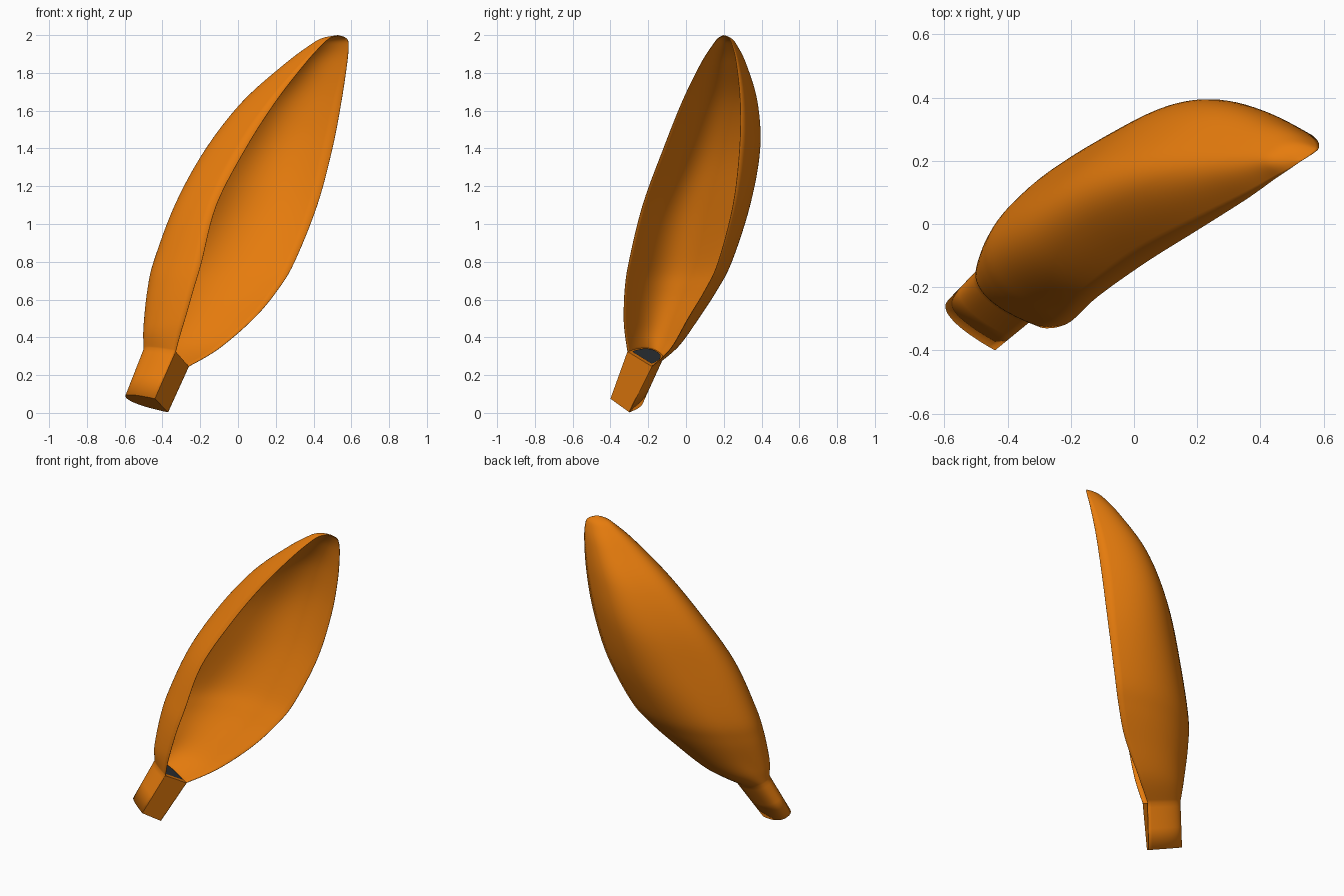
import bpy, bmesh, math
from mathutils import Vector

if "Cube" in bpy.data.objects:
    bpy.data.objects.remove(bpy.data.objects["Cube"])

SEG = 48


def material(name, rgb):
    m = bpy.data.materials.new(name)
    m.diffuse_color = (*rgb, 1)
    m.use_nodes = True
    m.node_tree.nodes["Principled BSDF"].inputs["Base Color"].default_value = m.diffuse_color
    return m


orange = material("orange", (0.79, 0.2, 0.004))
dark = material("dark grey", (0.03, 0.036, 0.042))


def section(lx, ly, lz, rx, ry, rz, xmin, ymax, vz, n=2.4):
    """Rim points, depth vector and roundness, from the outline limits of a slice."""
    l, r = Vector((lx, ly, lz)), Vector((rx, ry, rz))
    c, u = (l + r) / 2, (r - l) / 2
    m = n / (n - 1)
    vx = max((c.x - xmin) ** m - abs(u.x) ** m, 0) ** (1 / m)
    vy = max((ymax - c.y) ** m - abs(u.y) ** m, 0) ** (1 / m)
    return l, r, Vector((-vx, vy, vz)), n


def arc(l, r, v, n):
    """Half superellipse from right rim round the back to left rim."""
    c, u = (l + r) / 2, (r - l) / 2
    pts = [r.copy()]
    for j in range(1, SEG):
        t = math.pi * j / SEG
        k, s = math.cos(t), math.sin(t)
        k = math.copysign(abs(k) ** (2 / n), k) if abs(k) > 1e-9 else 0
        pts.append(c + u * k + v * s ** (2 / n))
    return pts + [l.copy()]


def spline(a, b, c, d, t):
    return 0.5 * (2 * b + (c - a) * t + (2 * a - 5 * b + 4 * c - d) * t * t
                  + (3 * b - a - 3 * c + d) * t ** 3)


def finish(bm, name, mats):
    me = bpy.data.meshes.new(name)
    bm.to_mesh(me)
    bm.free()
    ob = bpy.data.objects.new(name, me)
    bpy.context.collection.objects.link(ob)
    for m in mats:
        me.materials.append(m)
    bpy.ops.object.select_all(action='DESELECT')
    ob.select_set(True)
    bpy.context.view_layer.objects.active = ob
    bpy.ops.object.shade_smooth_by_angle(angle=math.radians(40))
    return ob


def flat(bm, pts, mat=0):
    bm.faces.new([bm.verts.new(p) for p in pts]).material_index = mat


base = section(-.44, -.40, .075, -.37, -.30, .003, -.597, -.228, .04)
neck = section(-.33, -.31, .325, -.26, -.18, .245, -.50, -.12, .04)

# Stem: flat front, bottom end and top end, with a dark plate on the top end
bm = bmesh.new()
lo, hi = arc(*base), arc(*neck)
flat(bm, (lo[-1], lo[0], hi[0], hi[-1]))
flat(bm, lo[::-1])
flat(bm, hi)
mid, axis = (hi[0] + hi[-1]) / 2, Vector((.38, .31, .87))
shift = axis * .004 + neck[2] * .1
flat(bm, [mid + (p - mid) * .8 + shift for p in hi], 1)
finish(bm, "stem_ends", [orange, dark])

# Bowl: height, left rim x y, right rim x y, leftmost x, rearmost y, roundness
levels = [
    (.50, -.280, -.330, .085, .012, -.497, .068, 2.4),
    (.65, -.237, -.325, .210, .102, -.480, .165, 2.4),
    (.80, -.193, -.303, .300, .172, -.447, .243, 2.5),
    (1.10, -.115, -.230, .42, .25, -.335, .34, 2.8),
    (1.40, .04, -.120, .50, .285, -.17, .393, 3.2),
    (1.65, .20, -.02, .548, .288, .025, .378, 3.2),
    (1.85, .355, .078, .578, .268, .25, .318, 3.0),
    (1.95, .445, .142, .586, .245, .385, .268, 2.6),
    (1.985, .487, .170, .572, .228, .448, .237, 2.4),
]
keys = [neck, section(-.307, -.323, .41, -.10, -.08, .34, -.502, -.03, .025)]
keys += [section(lx, ly, z, rx, ry, z, xm, ym, 0, n) for z, lx, ly, rx, ry, xm, ym, n in levels]
tip = Vector((.53, .20, 2.0))
keys.append((tip, tip, Vector(), 2.4))

# The wall runs from the bottom of the stem to the tip
rows = [[a.lerp(b, f) for a, b in zip(lo, hi)] for f in (0, .45, .9)]
last = len(keys) - 1
for i in range(last):
    q = [keys[min(max(i + o, 0), last)] for o in (-1, 0, 1, 2)]
    for s in range(6):
        rows.append(arc(*[spline(*[k[e] for k in q], s / 6) for e in range(4)]))
rows.append([tip] * (SEG + 1))

bm = bmesh.new()
vs = [[bm.verts.new(p) for p in row] for row in rows]
for a, b in zip(vs, vs[1:]):
    for j in range(SEG):
        bm.faces.new((a[j], a[j + 1], b[j + 1], b[j]))
bmesh.ops.remove_doubles(bm, verts=bm.verts[:], dist=1e-5)
bowl = finish(bm, "hollow_blade", [orange])
sol = bowl.modifiers.new("thin wall", 'SOLIDIFY')
sol.thickness = 0.003
sol.offset = -1
